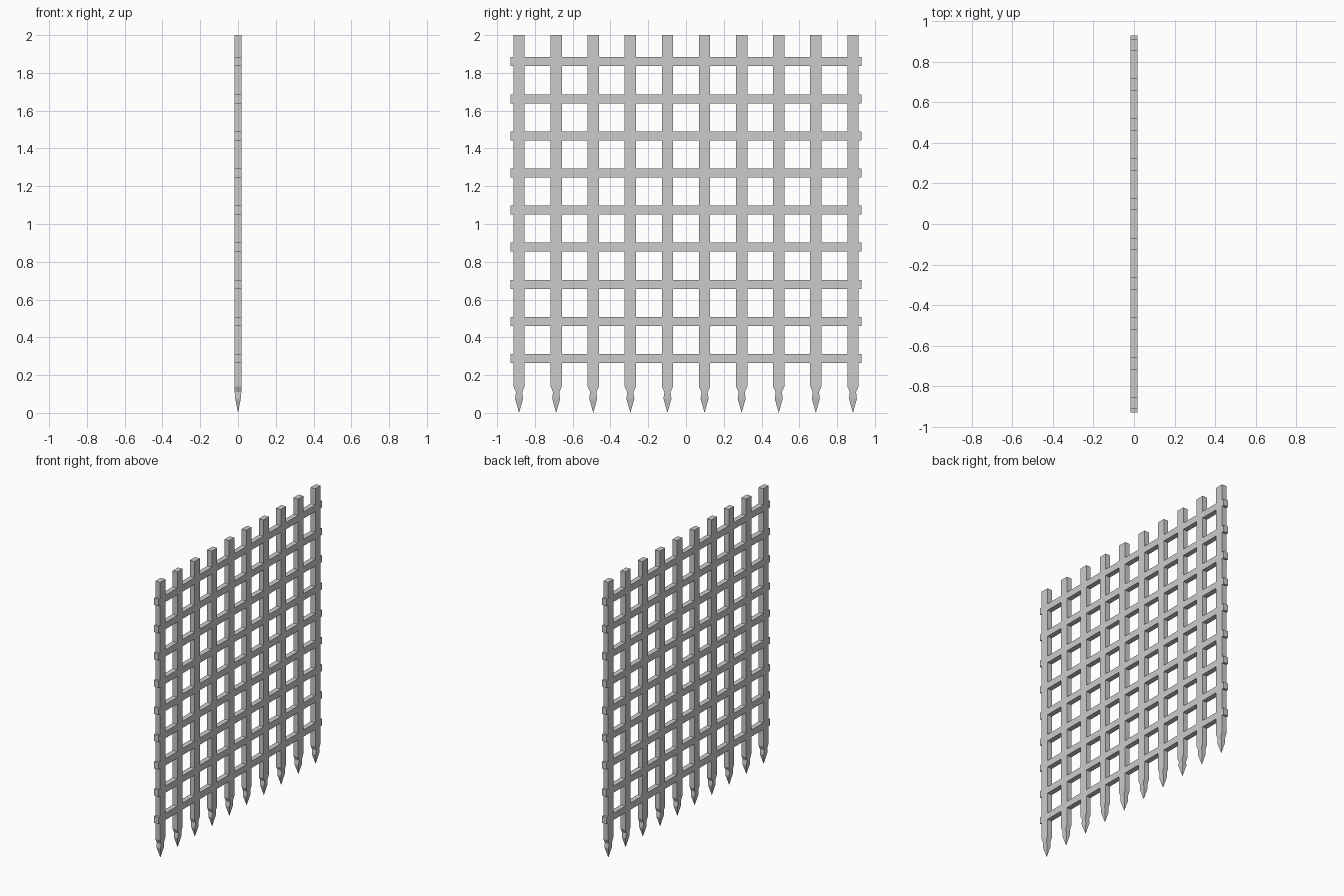
import bpy, bmesh

if "Cube" in bpy.data.objects:
    bpy.data.objects.remove(bpy.data.objects["Cube"])

T = 0.037            # thickness of the whole grille
W = 0.06             # upright width
BH = 0.048           # crossbar height
N_UP, N_CROSS = 10, 9
STEP = 0.1964
ups = [(i - (N_UP - 1) / 2) * STEP for i in range(N_UP)]
Z0 = 0.288


def new_object(name, bm):
    bmesh.ops.recalc_face_normals(bm, faces=bm.faces)
    me = bpy.data.meshes.new(name)
    bm.to_mesh(me)
    bm.free()
    ob = bpy.data.objects.new(name, me)
    bpy.context.collection.objects.link(ob)
    return ob


def loft(bm, y, sections):
    """Skin a stack of rectangles (z, x width, y width)."""
    rings = []
    for z, wx, wy in sections:
        rings.append([bm.verts.new((sx * wx / 2, y + sy * wy / 2, z))
                      for sx, sy in ((-1, -1), (1, -1), (1, 1), (-1, 1))])
    for a, b in zip(rings, rings[1:]):
        for k in range(4):
            bm.faces.new((a[k], a[(k + 1) % 4], b[(k + 1) % 4], b[k]))
    bm.faces.new(rings[-1])
    tip = bm.verts.new((0, y, 0))
    for k in range(4):
        bm.faces.new((rings[0][k], rings[0][(k + 1) % 4], tip))


# Uprights with a necked, pointed spike at the foot
spike = [(0.075, 0.030, 0.042), (0.11, 0.035, 0.033),
         (0.14, T, W), (2.0, T, W)]
for i, y in enumerate(ups):
    bm = bmesh.new()
    loft(bm, y, spike)
    new_object(f"upright_{i + 1}", bm)

# Crossbars: flush pieces between uprights plus short end stubs
edges = [-0.93] + [e for y in ups for e in (y - W / 2, y + W / 2)] + [0.93]
spans = list(zip(edges[0::2], edges[1::2]))
for j in range(N_CROSS):
    z = Z0 + j * STEP
    bm = bmesh.new()
    for a, b in spans:
        vs = bmesh.ops.create_cube(bm, size=1)["verts"]
        bmesh.ops.scale(bm, vec=(T, b - a, BH), verts=vs)
        bmesh.ops.translate(bm, vec=(0, (a + b) / 2, z), verts=vs)
    new_object(f"crossbar_{j + 1}", bm)
